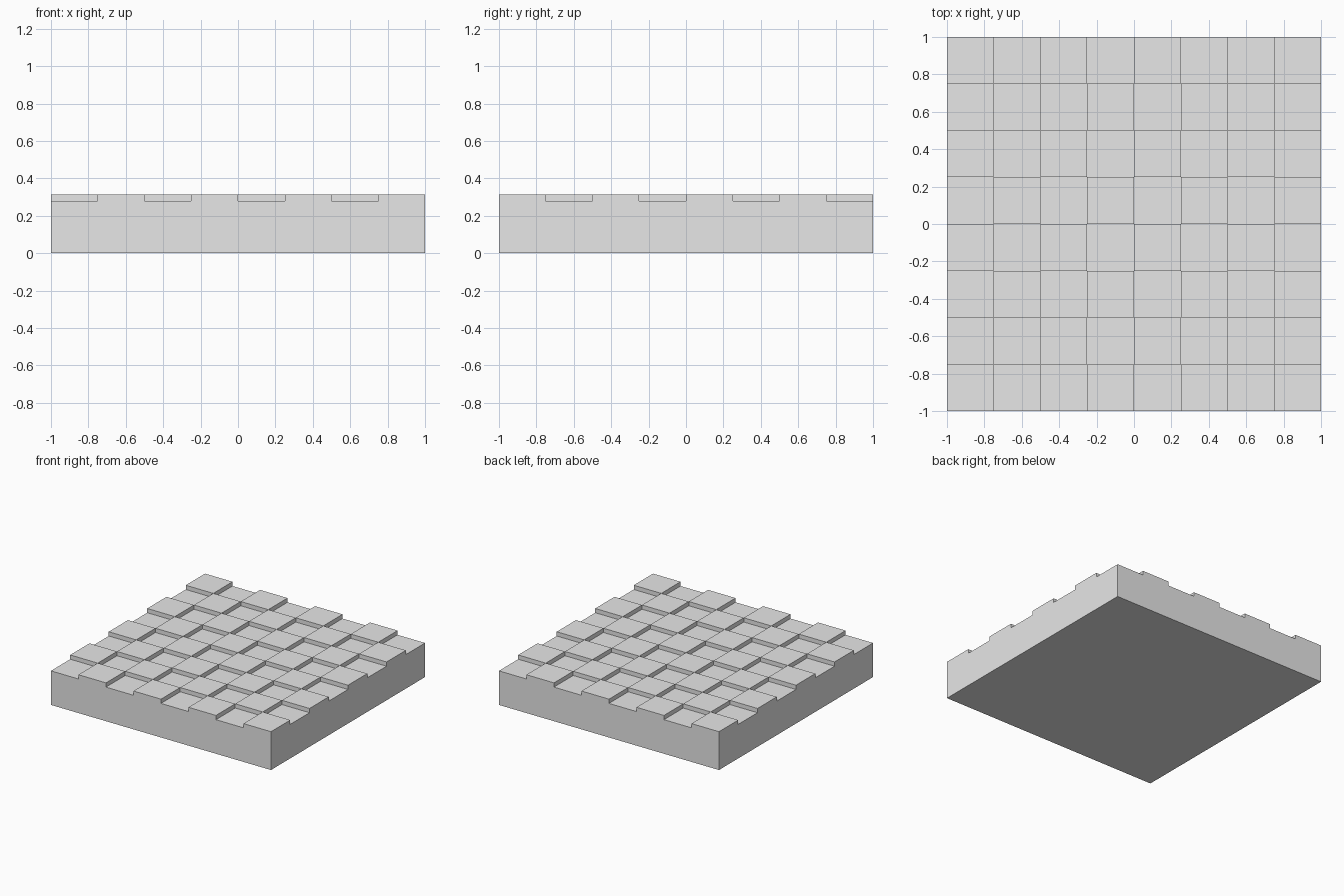
import bpy
import bmesh
import math
from mathutils import Vector

CELLS = 8           # squares along each side
HALF = 1.0          # half the board width
LOW = 0.28          # height of the sunken squares
STEP = 0.035        # extra height of the raised squares

cube = bpy.data.objects.get("Cube")
if cube:
    bpy.data.objects.remove(cube, do_unlink=True)


def make_material(name, colour):
    mat = bpy.data.materials.new(name)
    mat.use_nodes = True
    mat.diffuse_color = colour
    for node in mat.node_tree.nodes:
        if node.type == "BSDF_PRINCIPLED":
            node.inputs["Base Color"].default_value = colour
    return mat


def is_raised(face):
    """Odd squares of the checker pattern stand proud."""
    centre = face.calc_center_median()
    size = 2 * HALF / CELLS
    column = math.floor((centre.x + HALF) / size)
    row = math.floor((centre.y + HALF) / size)
    return (column + row) % 2 == 1


bm = bmesh.new()

# Solid block with a gridded top
bmesh.ops.create_grid(bm, x_segments=CELLS, y_segments=CELLS, size=HALF)
block = bmesh.ops.extrude_face_region(bm, geom=bm.faces[:], use_keep_orig=True)
top_verts = [g for g in block["geom"] if isinstance(g, bmesh.types.BMVert)]
bmesh.ops.translate(bm, verts=top_verts, vec=Vector((0, 0, LOW)))
bmesh.ops.recalc_face_normals(bm, faces=bm.faces[:])

# Raised squares
top_faces = [f for f in bm.faces if f.calc_center_median().z > LOW - 0.001]
tiles = bmesh.ops.extrude_discrete_faces(bm, faces=[f for f in top_faces if is_raised(f)])
tile_verts = {v for f in tiles["faces"] for v in f.verts}
bmesh.ops.translate(bm, verts=list(tile_verts), vec=Vector((0, 0, STEP)))

# Merge the flat underside into one face
underside = [f for f in bm.faces if f.calc_center_median().z < 0.001]
bmesh.ops.dissolve_faces(bm, faces=underside, use_verts=False)

mesh = bpy.data.meshes.new("checkered_board")
bm.to_mesh(mesh)
bm.free()
mesh.materials.append(make_material("light_grey", (0.8, 0.8, 0.8, 1)))
board = bpy.data.objects.new("checkered_board", mesh)
bpy.context.collection.objects.link(board)
